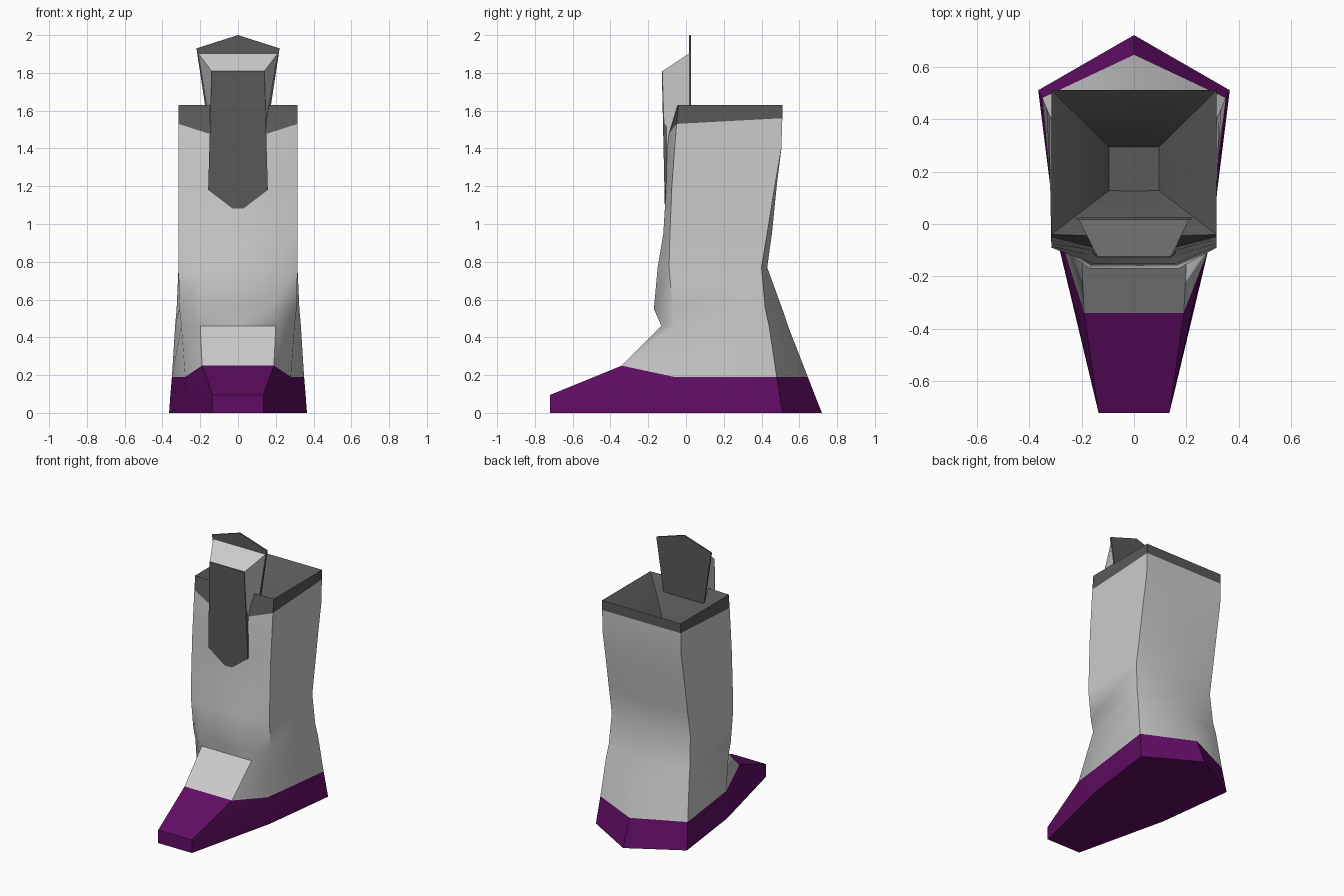
import bpy
import math

if "Cube" in bpy.data.objects:
    bpy.data.objects.remove(bpy.data.objects["Cube"])


def material(name, rgb):
    m = bpy.data.materials.new(name)
    m.diffuse_color = (*rgb, 1)
    m.use_nodes = True
    m.node_tree.nodes["Principled BSDF"].inputs["Base Color"].default_value = m.diffuse_color
    return m


PURPLE = material("purple_sole", (0.12, 0.004, 0.13))
DARK = material("dark_lining", (0.10, 0.10, 0.10))


def make(name, verts, faces, mat=None, angle=40):
    me = bpy.data.meshes.new(name)
    me.from_pydata(verts, [], faces)
    me.validate()
    ob = bpy.data.objects.new(name, me)
    bpy.context.collection.objects.link(ob)
    if mat:
        me.materials.append(mat)
    bpy.ops.object.select_all(action='DESELECT')
    bpy.context.view_layer.objects.active = ob
    ob.select_set(True)
    bpy.ops.object.shade_smooth_by_angle(angle=math.radians(angle))
    return ob


def mirrored(half):
    """Close a half ring; its last point lies on the centre line."""
    return half + [(-x, y, z) for x, y, z in reversed(half[:-1])]


def loft(name, halves, mat=None, bottom=False, top=False, angle=40):
    rings = [mirrored(h) for h in halves]
    n = len(rings[0])
    verts = [p for r in rings for p in r]
    faces = []
    for k in range(len(rings) - 1):
        for i in range(n):
            j = (i + 1) % n
            faces.append((k*n + i, k*n + j, (k+1)*n + j, (k+1)*n + i))
    if bottom:
        faces.append(tuple(reversed(range(n))))
    if top:
        faces.append(tuple(range(len(verts) - n, len(verts))))
    return make(name, verts, faces, mat, angle)


def plate(name, outline, front, back, lean, mat):
    """Thin upright plate from an (x, z) outline, leaning back downwards."""
    n = len(outline)
    verts = [(x, y + (1.81 - z) * lean, z) for y in (front, back) for x, z in outline]
    faces = [tuple(range(n)), tuple(reversed(range(n, 2*n)))]
    faces += [(i, i + n, (i+1) % n + n, (i+1) % n) for i in range(n)]
    return make(name, verts, faces, mat, 30)


def ring(front, side, corner, heel, z):
    """Half section with a level height."""
    return [(*front, z), (*side, z), (*corner, z), (0, heel, z)]


# Sole: flared heel, low pointed toe rising to the instep
sole_top = [(.19, -.34, .25), (.28, -.06, .19), (.35, .48, .19), (0, .645, .19)]
loft("sole", [
    ring((.135, -.72), (.295, -.05), (.365, .51), .72, 0),
    ring((.135, -.72), (.287, -.055), (.358, .495), .682, .095),
    sole_top,
], PURPLE, bottom=True)

# Upper: instep, ankle and shaft
cuff_base = [(.16, -.09, 1.48), (.315, -.05, 1.53), (.315, .51, 1.56), (0, .51, 1.56)]
loft("boot_upper", [
    sole_top,
    ring((.20, -.13), (.30, -.06), (.333, .44), .54, .46),
    ring((.17, -.17), (.31, -.07), (.325, .42), .51, .55),
    ring((.16, -.15), (.315, -.09), (.315, .40), .43, .77),
    ring((.16, -.12), (.315, -.085), (.315, .43), .455, .95),
    ring((.16, -.105), (.315, -.075), (.315, .47), .48, 1.2),
    ring((.16, -.10), (.315, -.06), (.315, .505), .505, 1.4),
    cuff_base,
], angle=60)

# Cuff and lining that funnels down inside the shaft
rim = ring((.16, -.045), (.315, -.04), (.315, .51), .51, 1.63)


def inner(scale, z):
    return [(x * scale, .2 + (y - .2) * scale, z) for x, y, _ in rim]


loft("cuff_lining", [cuff_base, rim, inner(.65, 1.53), inner(.3, 1.38)],
     DARK, top=True, angle=50)

# Tongue block with its sloping top
loft("tongue", [
    [(.145, -.108, 1.2), (.14, -.04, 1.2), (0, -.04, 1.2)],
    [(.148, -.115, 1.55), (.155, .02, 1.55), (0, .02, 1.55)],
    [(.14, -.123, 1.81), (.212, .02, 1.905), (0, .02, 1.955)],
], bottom=True, top=True, angle=30)

# Dark lining behind the tongue and the pointed strap in front
plate("tongue_lining", [(-.155, 1.5), (.155, 1.5), (.22, 1.93), (0, 2.0), (-.22, 1.93)],
      .016, .026, 0, DARK)
plate("front_strap", [(0, 1.06), (.158, 1.18), (.14, 1.81), (-.14, 1.81), (-.158, 1.18)],
      -.128, -.108, .022, DARK)
